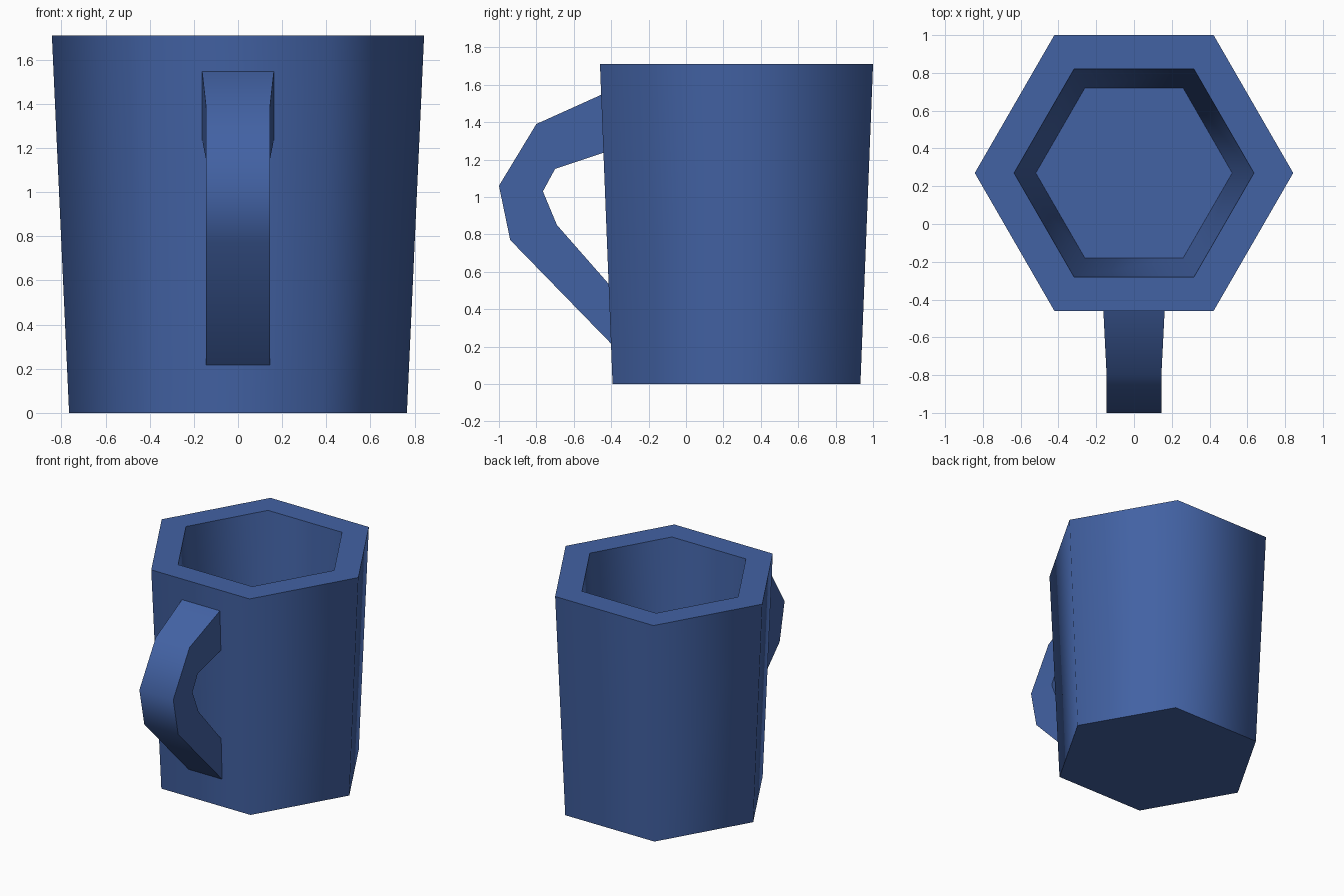
import bpy, bmesh, math

if "Cube" in bpy.data.objects:
    bpy.data.objects.remove(bpy.data.objects["Cube"])

blue = bpy.data.materials.new("mug blue")
blue.diffuse_color = (0.055, 0.122, 0.37, 1)
blue.use_nodes = True
blue.node_tree.nodes["Principled BSDF"].inputs["Base Color"].default_value = blue.diffuse_color


def finish(name, bm, angle):
    bmesh.ops.recalc_face_normals(bm, faces=bm.faces)
    mesh = bpy.data.meshes.new(name)
    bm.to_mesh(mesh)
    bm.free()
    mesh.materials.append(blue)
    ob = bpy.data.objects.new(name, mesh)
    bpy.context.collection.objects.link(ob)
    bpy.ops.object.select_all(action='DESELECT')
    ob.select_set(True)
    bpy.context.view_layer.objects.active = ob
    bpy.ops.object.shade_smooth_by_angle(angle=math.radians(angle))
    return ob


def bridge(bm, a, b):
    n = len(a)
    for i in range(n):
        j = (i + 1) % n
        bm.faces.new((a[i], a[j], b[j], b[i]))


# Hexagonal cup: underside, outer wall, rim, inner wall, floor
CENTRE_Y = 0.27
bm = bmesh.new()
rings = []
for radius, z in [(0.765, 0), (0.843, 1.71), (0.635, 1.71), (0.52, 0.2)]:
    rings.append([bm.verts.new((radius * math.cos(math.radians(60 * k)),
                                CENTRE_Y + radius * math.sin(math.radians(60 * k)), z))
                  for k in range(6)])
for a, b in zip(rings, rings[1:]):
    bridge(bm, a, b)
bm.faces.new(rings[0])
bm.faces.new(rings[-1])
finish("cup", bm, 70)

# Handle: rectangular sections along a bent path
# (outer y, outer z, inner y, inner z, half width)
sections = [
    (-0.445, 1.55, -0.43, 1.24, 0.163),
    (-0.80, 1.39, -0.70, 1.15, 0.145),
    (-1.00, 1.06, -0.765, 1.03, 0.145),
    (-0.94, 0.77, -0.69, 0.85, 0.145),
    (-0.39, 0.205, -0.40, 0.52, 0.145),
]
bm = bmesh.new()
loops = []
for yo, zo, yi, zi, w in sections:
    loops.append([bm.verts.new(p) for p in
                  ((-w, yo, zo), (w, yo, zo), (w, yi, zi), (-w, yi, zi))])
for a, b in zip(loops, loops[1:]):
    bridge(bm, a, b)
bm.faces.new(loops[0])
bm.faces.new(loops[-1])
finish("handle", bm, 70)
